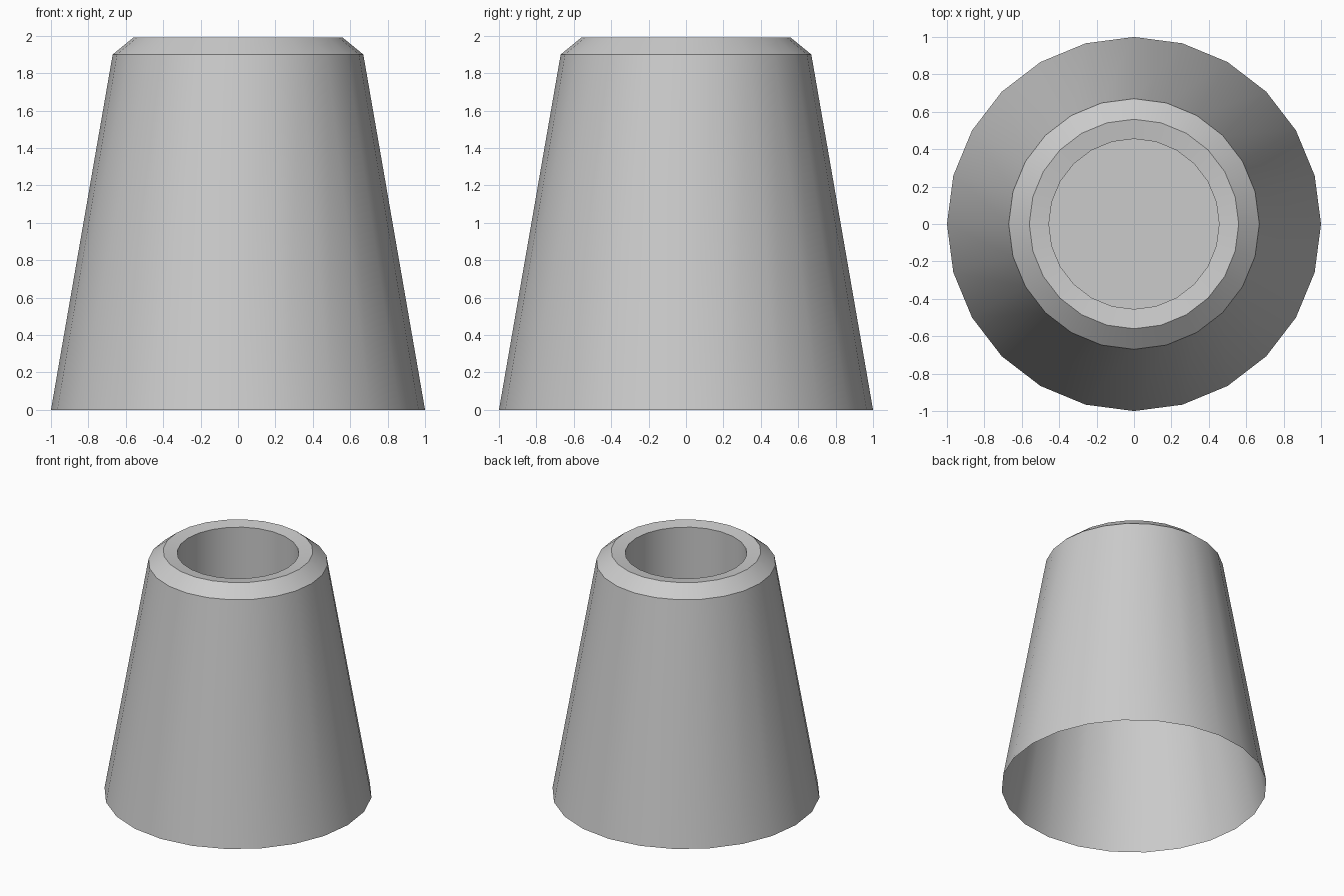
import bpy, bmesh, math

if "Cube" in bpy.data.objects:
    bpy.data.objects.remove(bpy.data.objects["Cube"])

SIDES = 24

# Profile (radius, height): open base, tapered wall, chamfer, dished rim, recess
profile = [(1.0, 0.0), (0.67, 1.9), (0.56, 1.99), (0.455, 1.975), (0.455, 1.25)]

bm = bmesh.new()
rings = []
for r, z in profile:
    rings.append([bm.verts.new((r * math.cos(2 * math.pi * i / SIDES),
                                r * math.sin(2 * math.pi * i / SIDES), z))
                  for i in range(SIDES)])

# Walls between neighbouring rings
for low, high in zip(rings, rings[1:]):
    for i in range(SIDES):
        j = (i + 1) % SIDES
        bm.faces.new((low[i], low[j], high[j], high[i]))

# Recess floor, facing up
bm.faces.new(rings[-1])

# Smooth around the body, crisp at each ring
for f in bm.faces:
    f.smooth = True
for ring in rings:
    for i in range(SIDES):
        bm.edges.get((ring[i], ring[(i + 1) % SIDES])).smooth = False

mesh = bpy.data.meshes.new("tapered_cup")
bm.to_mesh(mesh)
bm.free()
cup = bpy.data.objects.new("tapered_cup", mesh)
bpy.context.collection.objects.link(cup)
